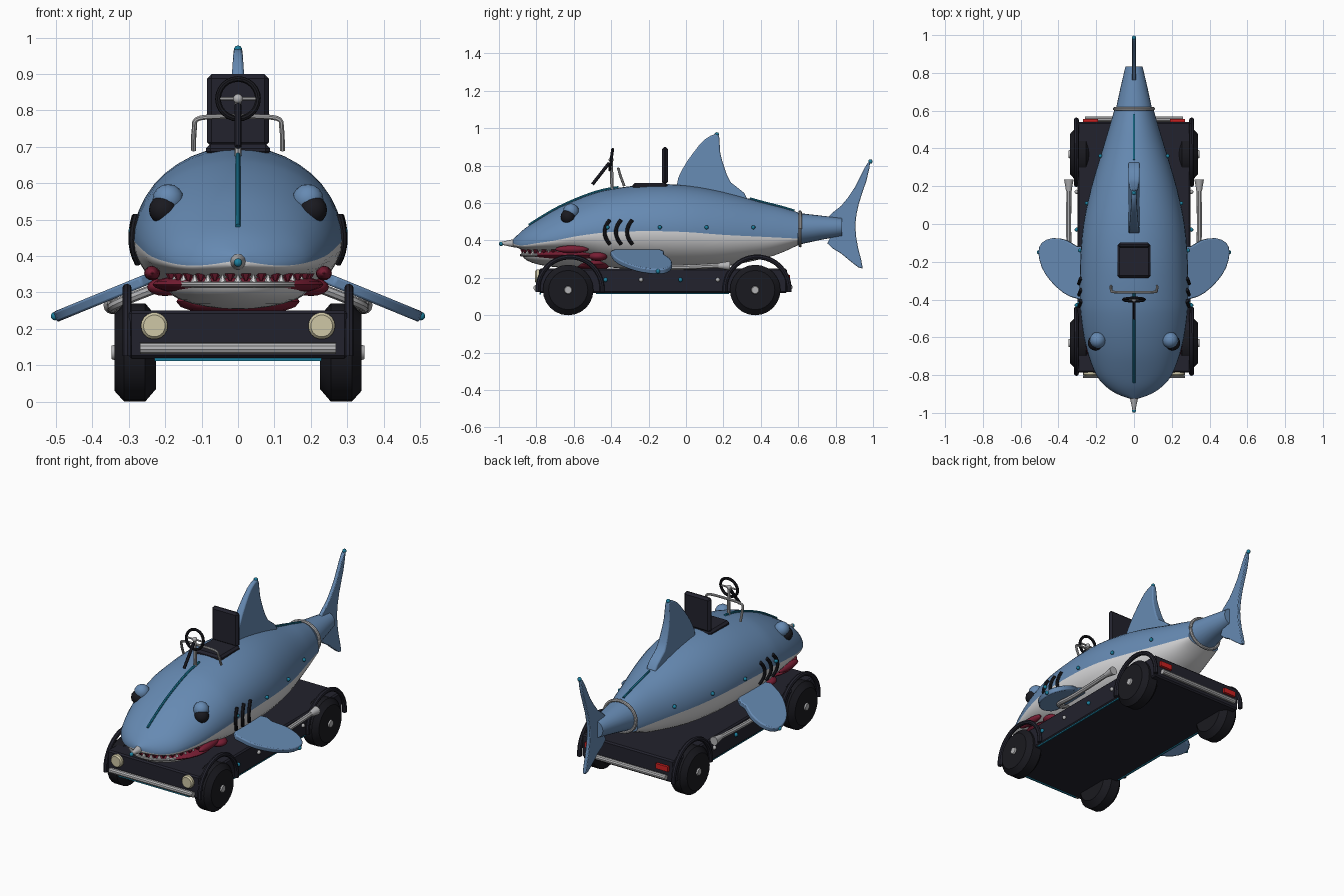
import bpy, bmesh, math
from mathutils import Matrix, Vector

if "Cube" in bpy.data.objects:
    bpy.data.objects.remove(bpy.data.objects["Cube"])


def mat(name, c):
    m = bpy.data.materials.new(name)
    m.diffuse_color = (*c, 1)
    m.use_nodes = True
    m.node_tree.nodes["Principled BSDF"].inputs["Base Color"].default_value = m.diffuse_color
    return m


BLUE = mat("shark blue", (.133, .254, .448))
WHITE = mat("belly white", (.68, .68, .69))
GREY = mat("steel grey", (.45, .45, .46))
DARK = mat("chassis dark", (.016, .016, .026))
BLACK = mat("rubber black", (.010, .010, .014))
TEAL = mat("teal", (.012, .216, .35))
CRIMSON = mat("mouth crimson", (.19, .013, .034))
RED = mat("tail light red", (.6, .015, .015))
CREAM = mat("headlight cream", (.62, .57, .38))


def finish(name, bm, *mats, angle=35):
    bmesh.ops.recalc_face_normals(bm, faces=bm.faces)
    me = bpy.data.meshes.new(name)
    bm.to_mesh(me)
    bm.free()
    ob = bpy.data.objects.new(name, me)
    bpy.context.collection.objects.link(ob)
    for m in mats:
        me.materials.append(m)
    if angle:
        bpy.ops.object.select_all(action='DESELECT')
        bpy.context.view_layer.objects.active = ob
        ob.select_set(True)
        bpy.ops.object.shade_smooth_by_angle(angle=math.radians(angle))
    return ob


def box(name, lo, hi, m, bevel=0.0):
    bm = bmesh.new()
    c = [(a + b) / 2 for a, b in zip(lo, hi)]
    s = [b - a for a, b in zip(lo, hi)]
    bmesh.ops.create_cube(bm, size=1, matrix=Matrix.Translation(c) @ Matrix.Diagonal((*s, 1)))
    if bevel:
        bmesh.ops.bevel(bm, geom=bm.edges[:], offset=bevel, segments=1, affect='EDGES')
    return finish(name, bm, m, angle=0)


def ball(name, c, r, m, seg=16, lower_half=False):
    r = r if isinstance(r, tuple) else (r, r, r)
    bm = bmesh.new()
    bmesh.ops.create_uvsphere(bm, u_segments=seg, v_segments=seg // 2, radius=1)
    if lower_half:
        bmesh.ops.delete(bm, geom=[v for v in bm.verts if v.co.z > .01], context='VERTS')
    bmesh.ops.transform(bm, matrix=Matrix.Translation(c) @ Matrix.Diagonal((*r, 1)), verts=bm.verts)
    return finish(name, bm, m, angle=60)


def loft(name, rings, mats, rule=None):
    # closed rings of points joined into a skin with capped ends
    bm = bmesh.new()
    vs = [[bm.verts.new(p) for p in ring] for ring in rings]
    n = len(vs[0])
    for a, b in zip(vs, vs[1:]):
        for i in range(n):
            f = bm.faces.new((a[i], a[(i + 1) % n], b[(i + 1) % n], b[i]))
            f.material_index = rule(i) if rule else 0
    bm.faces.new(vs[0])
    bm.faces.new(vs[-1])
    return finish(name, bm, *mats)


def lathe(name, prof, c, axis, m, n=20):
    # profile of (radius, distance along axis)
    q = Vector(axis).to_track_quat('Z', 'Y')
    ring = lambda r, d: [Vector(c) + q @ Vector((r * math.cos(2 * math.pi * i / n),
                         r * math.sin(2 * math.pi * i / n), d)) for i in range(n)]
    return loft(name, [ring(r, d) for r, d in prof], [m])


def tube(name, pts, r, m, n=8):
    pts = [Vector(p) for p in pts]
    rings = []
    for i, p in enumerate(pts):
        d = (pts[min(i + 1, len(pts) - 1)] - pts[max(i - 1, 0)]).normalized()
        u = d.orthogonal().normalized() if i == 0 else (u - d * u.dot(d)).normalized()
        w = d.cross(u)
        rings.append([p + r * (u * math.cos(2 * math.pi * k / n) + w * math.sin(2 * math.pi * k / n))
                      for k in range(n)])
    return loft(name, rings, [m])


def spline(pts, k=4, closed=False):
    n = len(pts)
    get = (lambda i: Vector(pts[i % n])) if closed else (lambda i: Vector(pts[max(0, min(n - 1, i))]))
    out = []
    for i in range(n if closed else n - 1):
        a, b, c, d = (get(i + j) for j in (-1, 0, 1, 2))
        for s in range(k):
            t = s / k
            out.append(.5 * (2 * b + (c - a) * t + (2 * a - 5 * b + 4 * c - d) * t * t
                             + (3 * b - a - 3 * c + d) * t ** 3))
    return out if closed else out + [Vector(pts[-1])]


def fin(name, outline, place, thick, m, bevel=.007):
    bm = bmesh.new()
    a, b = ([bm.verts.new(place(u, v, s * thick(u, v))) for u, v in outline] for s in (1, -1))
    n = len(a)
    bm.faces.new(a)
    bm.faces.new(b[::-1])
    for i in range(n):
        bm.faces.new((a[i], b[i], b[(i + 1) % n], a[(i + 1) % n]))
    ob = finish(name, bm, m)
    mod = ob.modifiers.new("bevel", 'BEVEL')
    mod.width, mod.segments = bevel, 2
    mod.limit_method, mod.angle_limit = 'ANGLE', math.radians(50)
    return ob


# Shark body: stations of (y, half width, top, colour line, bottom)
stations = spline([Vector(s) for s in (
    (-.925, .02, .405, .385, .37), (-.90, .09, .43, .375, .36), (-.86, .15, .465, .375, .345),
    (-.8, .20, .505, .385, .335), (-.7, .24, .565, .40, .325), (-.6, .265, .612, .42, .31),
    (-.5, .28, .65, .435, .28), (-.4, .287, .675, .445, .255), (-.2, .285, .70, .45, .245),
    (0, .268, .695, .445, .245), (.2, .225, .66, .43, .26), (.4, .165, .605, .42, .30),
    (.5, .135, .58, .415, .33), (.6, .105, .55, .41, .375))], 3)


def at(y):
    for a, b in zip(stations, stations[1:]):
        if y <= b[0]:
            return a.lerp(b, (y - a[0]) / (b[0] - a[0]))
    return stations[-1]


def skin(y, z):
    _, w, top, mid, bot = at(y)
    h = (top - mid) if z > mid else (mid - bot)
    return w * math.sqrt(max(0, 1 - ((z - mid) / h) ** 2))


N = 40
rings = []
for y, w, top, mid, bot in stations:
    ring = []
    for i in range(N):
        t = 2 * math.pi * i / N
        s = math.sin(t)
        ring.append((w * math.cos(t), y, mid + s * ((top - mid) if s > 0 else (mid - bot))))
    rings.append(ring)
loft("shark_body", rings, [BLUE, WHITE], lambda i: 0 if i < N // 2 else 1)

# Tail stock, ring and tail fin
oval = lambda y, w, h, z: [(w * math.cos(math.pi * i / 12), y, z + h * math.sin(math.pi * i / 12))
                           for i in range(24)]
loft("tail_stock", [oval(.6, .098, .085, .462), oval(.72, .072, .065, .468), oval(.835, .045, .048, .472)], [BLUE])
tube("tail_ring", oval(.61, .103, .09, .462) + [oval(.61, .103, .09, .462)[0]], .009, GREY)
upright = lambda u, v, t: (t, u, v)
tail = spline([(.755, .52), (.83, .585), (.9, .68), (.95, .78), (.985, .825), (.965, .72), (.925, .6),
               (.905, .48), (.92, .36), (.945, .25), (.89, .28), (.83, .33), (.755, .385), (.8, .46)], 2, True)
fin("tail_fin", tail, upright, lambda u, v: .011, BLUE, .004)

# Dorsal fin
dorsal = spline([(-.05, .69), (-.02, .78), (.04, .87), (.1, .94), (.16, .97), (.178, .95), (.183, .87),
                 (.205, .79), (.24, .71), (.31, .655), (.3, .6), (0, .62)], 2, True)
fin("dorsal_fin", dorsal, upright, lambda u, v: .03 - .018 * max(0, min(1, (v - .7) / .27)), BLUE)

# Spine seams and nose
tube("front_spine_seam", [(0, -.84 + .04 * i, at(-.84 + .04 * i)[2] + .003) for i in range(13)], .007, TEAL)
tube("rear_spine_seam", [(0, .34 + .04 * i, at(.34 + .04 * i)[2] + .003) for i in range(7)], .006, TEAL)
lathe("nose_cone", [(.024, 0), (.008, .075)], (0, -.91, .385), (0, -1, 0), GREY, 12)
for name, p in (("nose_tip", (0, -.988, .382)), ("tail_tip", (0, .986, .822)), ("dorsal_tip", (0, .165, .967))):
    ball(name, p, .012, TEAL, 10)

# Mouth, jaw, lip and teeth
ball("mouth_inside", (0, -.62, .322), (.235, .24, .035), CRIMSON, 24)
ball("throat", (0, -.50, .275), (.17, .10, .04), CRIMSON)
ball("lower_jaw", (0, -.62, .322), (.2, .255, .068), WHITE, 28, True)
rim = lambda t, z, k=1: (.2 * k * math.sin(t), -.62 - .26 * k * math.cos(t), z)
tube("lower_lip", [rim(math.radians(a), .322) for a in range(-90, 91, 9)], .008, GREY)
for i in range(-6, 7):
    lathe("tooth", [(.013, 0), (.001, .026)], rim(i * .22, .325, .97), (0, 0, 1), WHITE, 6)
    lathe("gum", [(.016, 0), (.004, .02)], rim(i * .22 + .11, .352, .98), (0, 0, -1), CRIMSON, 6)

# Chassis
box("chassis", (-.3, -.785, .118), (.3, .54, .25), DARK, .008)
box("front_trim", (-.23, -.782, .112), (.23, -.774, .12), TEAL)
tube("front_bumper", [(-.27, -.8, .146), (.27, -.8, .146)], .016, GREY, 10)
tube("rear_bumper", [(-.26, .555, .15), (.26, .555, .15)], .015, GREY, 10)

for s in (-1, 1):
    # Eyes, mouth corners and gills
    ball("eye", (s * .205, -.63, .527), .04, BLACK)
    ball("eyelid", (s * .192, -.615, .555), .043, BLUE)
    ball("lip_side", (s * .236, -.61, .353), (.022, .09, .02), CRIMSON)
    ball("mouth_corner", (s * .2, -.47, .315), (.05, .05, .025), CRIMSON)
    for y in (-.42, -.36, -.30):
        pts = []
        for i in range(9):
            v = i / 4 - 1
            yy, z = y - .015 + .028 * v * v, .445 + .065 * v
            pts.append((s * (skin(yy, z) + .004), yy, z))
        tube("gill", pts, .010, BLACK)
    # Pectoral fin, sloping down outwards
    pect = spline([(.24, -.14), (.30, -.12), (.36, -.085), (.43, -.075), (.485, -.1), (.503, -.15), (.485, -.23),
                   (.44, -.30), (.37, -.365), (.30, -.395), (.24, -.38)], 2, True)
    fin("pectoral_fin", pect, lambda u, v, t: (s * (u + t * .4), v, .34 - (u - .24) * .41 + t),
        lambda u, v: .014, BLUE, .006)
    ball("pectoral_tip", (s * .503, -.15, .235), .012, TEAL, 10)
    # Rivets on body and chassis
    for y in (-.42, -.14, .11, .36):
        ball("body_rivet", (s * (skin(y, .47) + .006), y, .47), .011, TEAL, 10)
    for y, m in ((-.43, TEAL), (-.24, GREY), (-.03, TEAL), (.17, GREY), (.32, TEAL)):
        ball("chassis_rivet", (s * .303, y, .19), .012, m, 10)
    box("side_trim", (s * .29 - .004, -.48, .113), (s * .29 + .004, .23, .12), TEAL)
    # Wheels with hubs and arched fenders
    for y in (-.63, .37):
        lathe("wheel", [(.10, 0), (.135, .03), (.135, .088), (.105, .115)], (s * .225, y, .135), (s, 0, 0), BLACK, 24)
        lathe("hub", [(.023, 0), (.019, .01)], (s * .338, y, .135), (s, 0, 0), GREY, 10)
        tube("fender", [(s * .305, y + .01 + .172 * math.cos(math.radians(a)),
                         .14 + .172 * math.sin(math.radians(a))) for a in range(-5, 186, 10)], .013, DARK)
    # Side exhaust with flared end
    tube("exhaust", spline([(s * .23, -.30, .31), (s * .335, -.25, .268), (s * .345, -.1, .255), (s * .345, .18, .265)]),
         .014, GREY)
    lathe("exhaust_flare", [(.015, 0), (.018, .02), (.025, .06)], (s * .345, .175, .265), (0, 1, 0), GREY, 12)
    # Lights
    lathe("headlight", [(.037, 0), (.037, .018), (.03, .026)], (s * .23, -.78, .208), (0, -1, 0), CREAM, 18)
    box("tail_light", (s * .23 - .04, .535, .185), (s * .23 + .04, .555, .215), RED)

# Seat
box("seat_cushion", (-.088, -.285, .675), (.088, -.1, .708), DARK, .012)
box("seat_back", (-.085, -.128, .70), (.085, -.097, .90), DARK, .012)

# Steering wheel, column and hand rail
hub = Vector((0, -.4, .832))
tilt = Matrix.Rotation(math.radians(-8), 3, 'X')
tube("steering_wheel", [hub + tilt @ Vector((.055 * math.cos(math.pi * i / 12), 0, .055 * math.sin(math.pi * i / 12)))
                        for i in range(25)], .008, BLACK)
tube("steering_spoke", [hub + Vector((-.054, 0, 0)), hub + Vector((.054, 0, 0))], .005, GREY)
ball("steering_hub", hub, .014, GREY, 10)
tube("steering_post", [(0, -.395, .67), hub], .009, GREY)
tube("steering_brace", [(0, -.5, .70), (0, -.41, .815)], .009, DARK)
tube("hand_rail", spline([(-.122, -.33, .69), (-.12, -.352, .75), (-.105, -.36, .779), (0, -.362, .783),
                          (.105, -.36, .779), (.12, -.352, .75), (.122, -.33, .69)]), .007, GREY)
